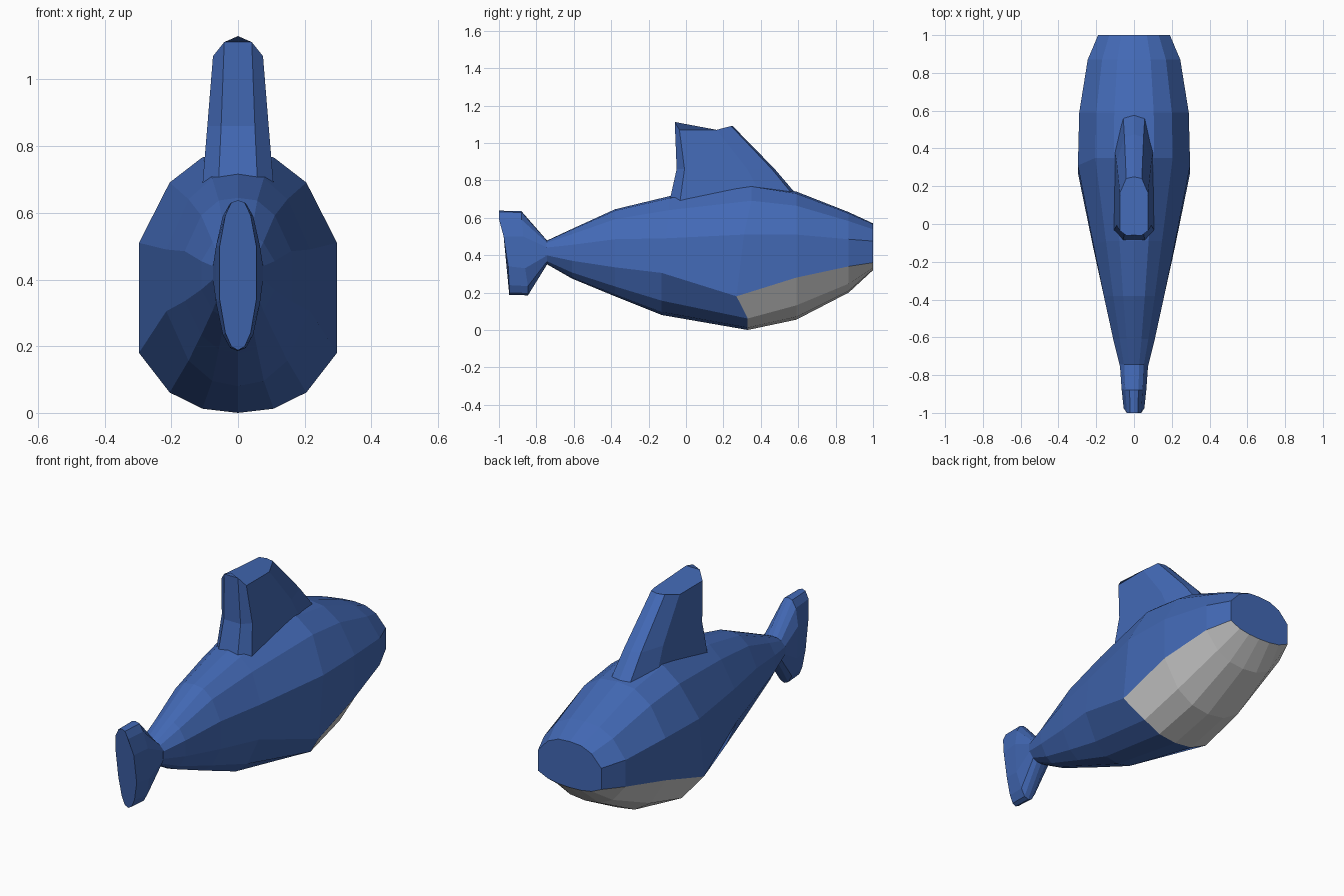
import bpy, bmesh

if "Cube" in bpy.data.objects:
    bpy.data.objects.remove(bpy.data.objects["Cube"])


def material(name, color):
    m = bpy.data.materials.new(name)
    m.diffuse_color = (*color, 1)
    m.use_nodes = True
    m.node_tree.nodes["Principled BSDF"].inputs["Base Color"].default_value = m.diffuse_color
    return m


BLUE = material("blue_skin", (0.055, 0.14, 0.46))
WHITE = material("pale_belly", (0.72, 0.72, 0.72))


def loft(name, rings, is_pale=lambda i, j: False):
    """Skin a list of closed rings with quads and cap both ends."""
    bm = bmesh.new()
    loops = [[bm.verts.new(p) for p in r] for r in rings]
    n = len(loops[0])
    for i in range(len(loops) - 1):
        for j in range(n):
            k = (j + 1) % n
            f = bm.faces.new((loops[i][j], loops[i][k], loops[i + 1][k], loops[i + 1][j]))
            f.material_index = int(is_pale(i, j))
    bm.faces.new(loops[0])
    bm.faces.new(loops[-1])
    bmesh.ops.recalc_face_normals(bm, faces=bm.faces)
    me = bpy.data.meshes.new(name)
    bm.to_mesh(me)
    bm.free()
    me.materials.append(BLUE)
    me.materials.append(WHITE)
    ob = bpy.data.objects.new(name, me)
    bpy.context.collection.objects.link(ob)
    return ob


def ring(yt, yl, yb, w, zt, zu, zl, zb):
    """14-sided section: y at top / lower side / bottom, half width, four heights."""
    half = [
        (0, yt, zt),
        (0.36 * w, yt, zu + 0.95 * (zt - zu)),
        (0.69 * w, yt, zu + 0.67 * (zt - zu)),
        (w, (yt + yl) / 2, zu),
        (w, yl, zl),
        (0.69 * w, yb, zb + 0.34 * (zl - zb)),
        (0.36 * w, yb, zb + 0.07 * (zl - zb)),
        (0, yb, zb),
    ]
    return half + [(-x, y, z) for x, y, z in half[6:0:-1]]


# Body, tail stem to blunt nose, with pale underside at the front
body = [
    ring(-0.75, -0.75, -0.75, 0.075, 0.475, 0.44, 0.40, 0.355),
    ring(-0.61, -0.61, -0.61, 0.11, 0.54, 0.455, 0.37, 0.275),
    ring(-0.38, -0.38, -0.38, 0.16, 0.645, 0.485, 0.335, 0.18),
    ring(-0.09, -0.13, -0.13, 0.215, 0.715, 0.49, 0.305, 0.08),
    ring(0.35, 0.27, 0.33, 0.297, 0.78, 0.51, 0.18, 0.0),
    ring(0.59, 0.59, 0.59, 0.29, 0.74, 0.51, 0.28, 0.055),
    ring(0.87, 0.87, 0.87, 0.245, 0.63, 0.485, 0.34, 0.20),
    ring(1.0, 1.0, 1.0, 0.19, 0.57, 0.475, 0.36, 0.32),
]
loft("body", body, lambda i, j: i >= 4 and 4 <= j <= 9)

# Upright tail fin
tail = [
    ring(-0.74, -0.74, -0.74, 0.075, 0.475, 0.44, 0.40, 0.355),
    ring(-0.88, -0.86, -0.845, 0.066, 0.635, 0.50, 0.33, 0.185),
    ring(-1.0, -0.95, -0.945, 0.055, 0.638, 0.50, 0.34, 0.188),
]
loft("tail_fin", tail)


def fin_ring(back, front, w, z_edge, z_back, z_front):
    """Blunt-ended section of the back fin; heights at side, back and front."""
    d = front - back
    half = [
        (0, back, z_back),
        (0.55 * w, back, z_back * 0.7 + z_edge * 0.3),
        (w, back + 0.08 * d, z_edge),
        (w, back + 0.72 * d, z_edge),
        (0.55 * w, front - 0.03 * d, z_front),
        (0, front, z_front),
    ]
    return half + [(-x, y, z) for x, y, z in half[4:0:-1]]


# Back fin
fin = [
    fin_ring(-0.09, 0.62, 0.107, 0.68, 0.68, 0.69),
    fin_ring(-0.05, 0.475, 0.092, 0.86, 0.86, 0.86),
    fin_ring(-0.06, 0.25, 0.075, 1.07, 1.13, 1.09),
]
loft("back_fin", fin)
